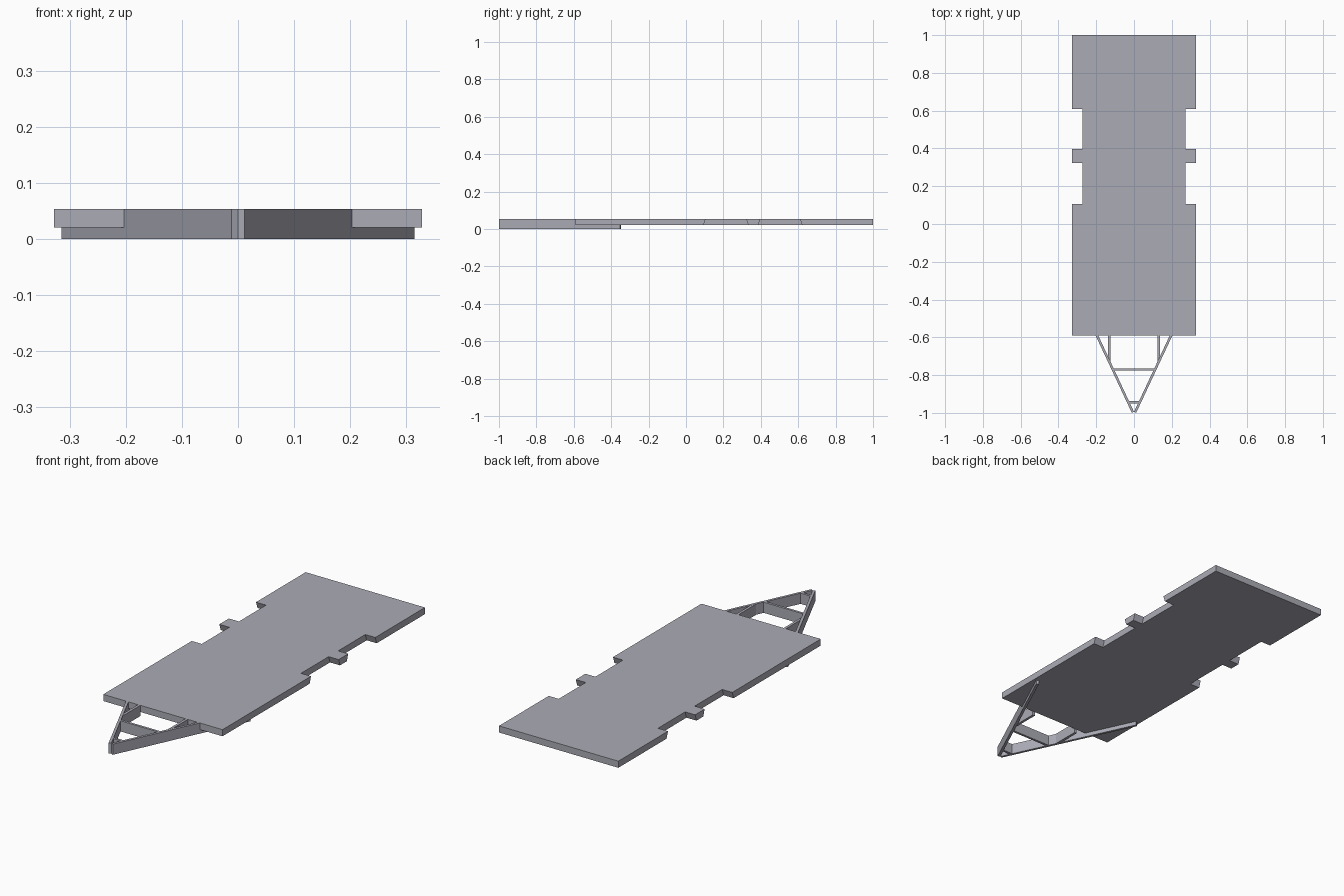
import bpy, bmesh

cube = bpy.data.objects.get("Cube")
if cube:
    bpy.data.objects.remove(cube, do_unlink=True)

TOP, DECK_BOTTOM = 0.053, 0.02
DECK_FRONT = -0.59

steel = bpy.data.materials.new("grey_steel")
steel.use_nodes = True
steel.diffuse_color = (0.41, 0.41, 0.47, 1)
steel.node_tree.nodes["Principled BSDF"].inputs["Base Color"].default_value = steel.diffuse_color


def prism(name, upper, z0, z1, lower=None):
    """Solid between an upper outline and a matching lower outline."""
    bm = bmesh.new()
    top = [bm.verts.new((x, y, z1)) for x, y in upper]
    low = [bm.verts.new((x, y, z0)) for x, y in (lower or upper)]
    bm.faces.new(top)
    bm.faces.new(low[::-1])
    n = len(top)
    for i in range(n):
        j = (i + 1) % n
        bm.faces.new((top[j], top[i], low[i], low[j]))
    bmesh.ops.recalc_face_normals(bm, faces=bm.faces)
    mesh = bpy.data.meshes.new(name)
    bm.to_mesh(mesh)
    bm.free()
    mesh.materials.append(steel)
    obj = bpy.data.objects.new(name, mesh)
    bpy.context.collection.objects.link(obj)
    return obj


def bar(name, x0, x1, y0, y1):
    return prism(name, [(x0, y0), (x1, y0), (x1, y1), (x0, y1)], 0, TOP)


# Deck with two wheel notches per side, their end walls flaring downward
def deck_outline(flare):
    wide, narrow = 0.328, 0.273
    side = [(wide, DECK_FRONT)]
    for start, end in ((0.105, 0.322), (0.397, 0.61)):
        a, b = start - flare, end + flare
        side += [(wide, a), (narrow, a), (narrow, b), (wide, b)]
    side.append((wide, 1.0))
    return side + [(-x, y) for x, y in reversed(side)]


prism("deck", deck_outline(0), DECK_BOTTOM, TOP, deck_outline(0.011))

# Drawbar rails: tall ahead of the deck, low beneath it
SLOPE, TIP = 0.468, 0.0115


def outer_x(y):
    return TIP + SLOPE * (y + 1)


RAIL_X = 0.0141                       # rail thickness measured along x
INNER = (-0.0115, 0.0054)             # square-cut end offset to the inner edge

for side, s in (("left", 1), ("right", -1)):
    rear_y = -0.352
    split = outer_x(DECK_FRONT)
    front = [(TIP, -1), (split, DECK_FRONT), (split - RAIL_X, DECK_FRONT),
             (TIP + INNER[0], -1 + INNER[1])]
    rear = [(split, DECK_FRONT), (outer_x(rear_y), rear_y),
            (outer_x(rear_y) + INNER[0], rear_y + INNER[1]),
            (split - RAIL_X, DECK_FRONT)]
    prism(side + "_drawbar_rail", [(s * x, y) for x, y in front], 0, TOP)
    prism(side + "_under_deck_rail", [(s * x, y) for x, y in rear], 0, DECK_BOTTOM)
    # Straight brace from the rail back to the deck
    brace = [(0.124, -0.728), (0.137, -0.70), (0.137, DECK_FRONT), (0.124, DECK_FRONT)]
    prism(side + "_brace", [(s * x, y) for x, y in brace], 0, TOP)

# Cross members
for name, y in (("rear_crossbar", -0.77), ("front_crossbar", -0.944)):
    x = outer_x(y) - 0.011
    bar(name, -x, x, y - 0.006, y + 0.006)
